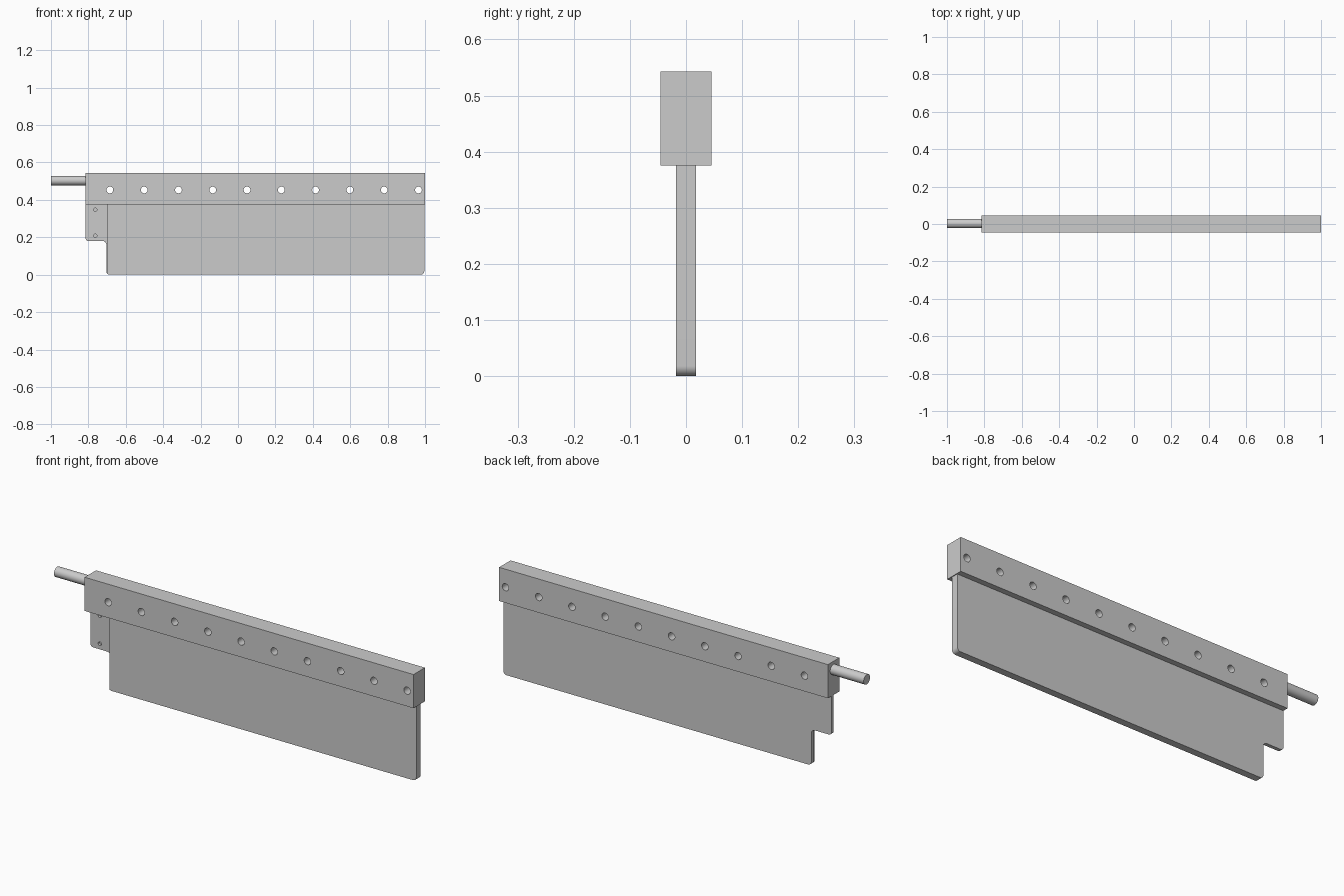
import bpy, bmesh
from math import pi
from mathutils import Vector, Matrix

if "Cube" in bpy.data.objects:
    bpy.data.objects.remove(bpy.data.objects["Cube"])


def mesh_object(name, bm):
    bmesh.ops.recalc_face_normals(bm, faces=bm.faces)
    me = bpy.data.meshes.new(name)
    bm.to_mesh(me)
    bm.free()
    ob = bpy.data.objects.new(name, me)
    bpy.context.collection.objects.link(ob)
    return ob


def add_box(bm, lo, hi):
    lo, hi = Vector(lo), Vector(hi)
    m = Matrix.Translation((lo + hi) / 2) @ Matrix.Diagonal((*(hi - lo), 1))
    bmesh.ops.create_cube(bm, size=1, matrix=m)


def add_cylinder(bm, centre, r, length, axis, segs=32):
    rot = Matrix.Rotation(pi / 2, 4, 'X' if axis == 'Y' else 'Y')
    bmesh.ops.create_cone(bm, cap_ends=True, segments=segs, radius1=r, radius2=r,
                          depth=length, matrix=Matrix.Translation(centre) @ rot)


def rounded(points, segs=6):
    """Outline of (x, z, radius) with right-angle corners rounded."""
    out = []
    for i, (x, z, r) in enumerate(points):
        p = Vector((x, z))
        if r == 0:
            out.append(p)
            continue
        a = (Vector(points[i - 1][:2]) - p).normalized() * r
        b = (Vector(points[(i + 1) % len(points)][:2]) - p).normalized() * r
        centre = p + a + b
        for k in range(segs + 1):
            d = (-b).lerp(-a, k / segs).normalized() * r
            out.append(centre + d)
    return out


def cut(ob, cutter):
    cutter.hide_render = True
    mod = ob.modifiers.new("cut", 'BOOLEAN')
    mod.operation = 'DIFFERENCE'
    mod.solver = 'EXACT'
    mod.object = cutter
    bpy.context.view_layer.objects.active = ob
    bpy.ops.object.modifier_apply(modifier=mod.name)
    bpy.data.objects.remove(cutter)


def smooth(ob):
    bpy.ops.object.select_all(action='DESELECT')
    ob.select_set(True)
    bpy.context.view_layer.objects.active = ob
    bpy.ops.object.shade_smooth_by_angle(angle=pi / 6)


# Top bar with a row of ten through holes
bm = bmesh.new()
add_box(bm, (-0.815, -0.045, 0.375), (1.0, 0.045, 0.543))
bar = mesh_object("top_bar", bm)
bm = bmesh.new()
for i in range(10):
    add_cylinder(bm, (-0.685 + i * 0.1833, 0, 0.453), 0.018, 0.2, 'Y')
cut(bar, mesh_object("bar_hole_cutter", bm))

# Blade plate with rounded lower corners and a side tab
outline = rounded([(-0.815, 0.375, 0), (-0.815, 0.18, 0.015), (-0.704, 0.18, 0.02),
                   (-0.704, 0, 0.018), (0.996, 0, 0.018), (0.996, 0.375, 0)])
bm = bmesh.new()
face = bm.faces.new([bm.verts.new((p.x, -0.0175, p.y)) for p in outline])
ext = bmesh.ops.extrude_face_region(bm, geom=[face])
bmesh.ops.translate(bm, vec=(0, 0.035, 0),
                    verts=[v for v in ext["geom"] if isinstance(v, bmesh.types.BMVert)])
blade = mesh_object("blade_plate", bm)

# Tab is thinner: recess its front, then two small blind holes
bm = bmesh.new()
add_box(bm, (-0.9, -0.1, -0.1), (-0.698, 0, 0.5))
cut(blade, mesh_object("tab_recess_cutter", bm))
bm = bmesh.new()
for z in (0.208, 0.347):
    add_cylinder(bm, (-0.763, 0, z), 0.009, 0.024, 'Y', 24)
cut(blade, mesh_object("tab_hole_cutter", bm))

# Round rod at the left end
bm = bmesh.new()
add_cylinder(bm, (-0.9075, 0.003, 0.503), 0.025, 0.185, 'X', 48)
rod = mesh_object("end_rod", bm)

for ob in (bar, blade, rod):
    smooth(ob)
